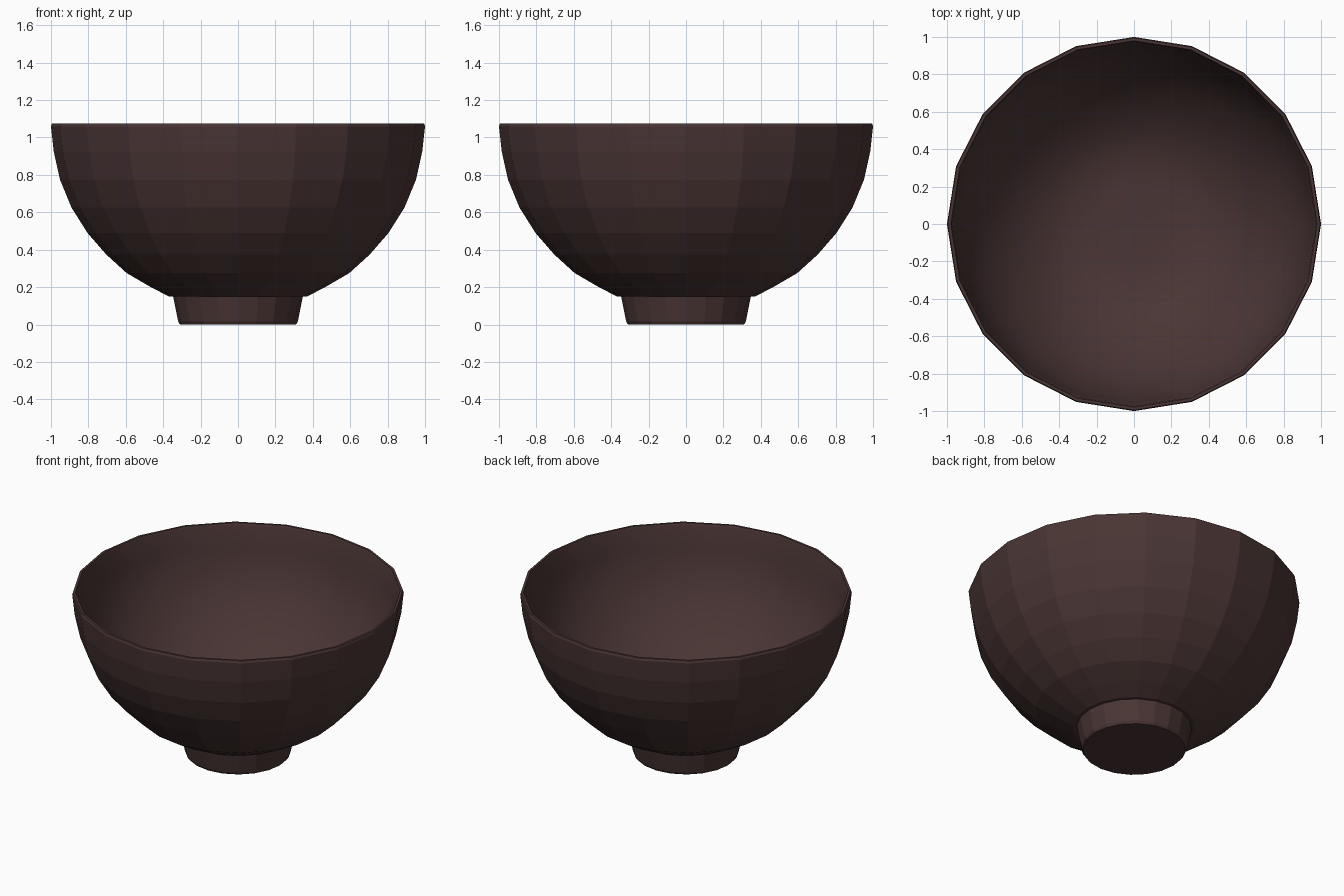
import bpy, bmesh, math

if "Cube" in bpy.data.objects:
    bpy.data.objects.remove(bpy.data.objects["Cube"])

SIDES = 20

wood = bpy.data.materials.new("dark brown")
wood.diffuse_color = (0.068, 0.036, 0.035, 1)
wood.use_nodes = True
wood.node_tree.nodes["Principled BSDF"].inputs["Base Color"].default_value = wood.diffuse_color


def lathe(name, profile, smooth_from=None):
    """Spin (radius, height) points; close both ends with flat caps.
    Bands from index smooth_from onward are shaded smooth."""
    bm = bmesh.new()
    rings = []
    for r, z in profile:
        rings.append([bm.verts.new((r * math.cos(2 * math.pi * i / SIDES),
                                    r * math.sin(2 * math.pi * i / SIDES), z))
                      for i in range(SIDES)])
    for k in range(len(rings) - 1):
        a, b = rings[k], rings[k + 1]
        for i in range(SIDES):
            j = (i + 1) % SIDES
            f = bm.faces.new((a[i], a[j], b[j], b[i]))
            f.smooth = smooth_from is not None and k >= smooth_from
    bm.faces.new(rings[0][::-1])
    cap = bm.faces.new(rings[-1])
    cap.smooth = smooth_from is not None
    # keep the rim crisp where the smooth inside begins
    if smooth_from is not None:
        ring = set(rings[smooth_from])
        for e in bm.edges:
            if e.verts[0] in ring and e.verts[1] in ring:
                e.smooth = False
    me = bpy.data.meshes.new(name)
    bm.to_mesh(me)
    bm.free()
    ob = bpy.data.objects.new(name, me)
    me.materials.append(wood)
    bpy.context.collection.objects.link(ob)
    return ob


# bowl shell: faceted outside, thin rim, smooth inside
outside = [(0.37, 0.15), (0.475, 0.205), (0.595, 0.275), (0.705, 0.375),
           (0.805, 0.49), (0.89, 0.625), (0.952, 0.775), (0.985, 0.925),
           (1.0, 1.06), (0.995, 1.075)]
inside = [(0.98, 1.075), (0.974, 1.06), (0.958, 0.925), (0.926, 0.78),
          (0.866, 0.637), (0.785, 0.507), (0.687, 0.396), (0.581, 0.298),
          (0.464, 0.23), (0.36, 0.185), (0.2, 0.178)]
lathe("bowl", outside + inside, len(outside))

# tapered foot with a slightly bevelled base
lathe("foot", [(0.31, 0.0), (0.32, 0.016), (0.347, 0.152)])
